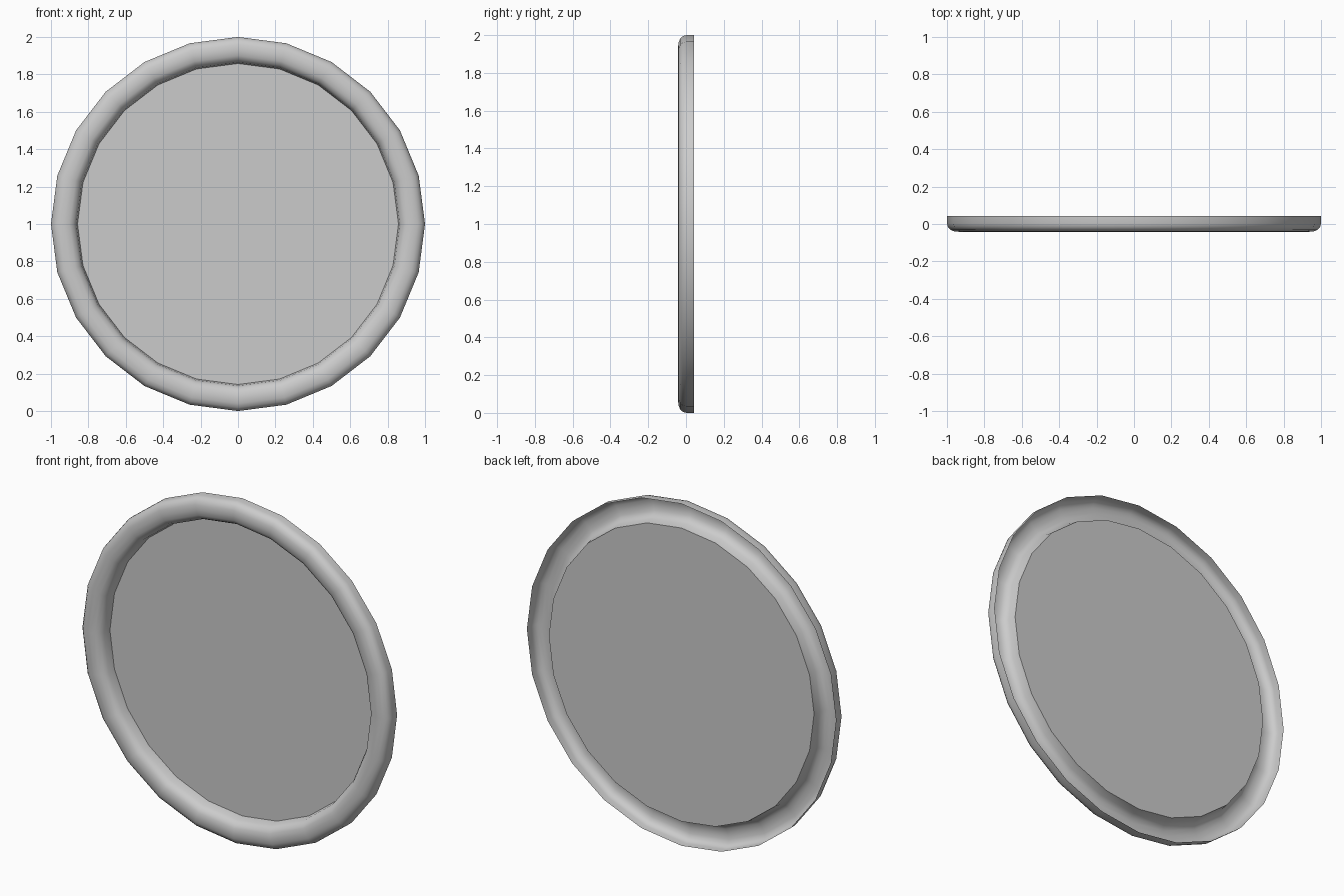
import bpy, bmesh, math

if "Cube" in bpy.data.objects:
    bpy.data.objects.remove(bpy.data.objects["Cube"])

SEG = 24            # sides around the plate
CENTRE_Z = 1.0
BACK = 0.042        # y of the back rim and of the sunken panel


def mesh_object(name, bm):
    mesh = bpy.data.meshes.new(name)
    bm.to_mesh(mesh)
    bm.free()
    ob = bpy.data.objects.new(name, mesh)
    bpy.context.collection.objects.link(ob)
    bpy.context.view_layer.objects.active = ob
    ob.select_set(True)
    bpy.ops.object.shade_smooth_by_angle(angle=math.radians(50))
    ob.select_set(False)
    return ob


def ring(bm, r, y):
    return [bm.verts.new((r * math.sin(2 * math.pi * i / SEG), y,
                          CENTRE_Z + r * math.cos(2 * math.pi * i / SEG)))
            for i in range(SEG)]


# rolled rim: thin shell, convex to the front and hollow behind
profile = [(1.0, BACK), (1.0, 0.003), (0.995, -0.016), (0.981, -0.031),
           (0.96, -0.040), (0.93, -0.042), (0.90, -0.038), (0.878, -0.024),
           (0.865, -0.002), (0.858, BACK)]
bm = bmesh.new()
rings = [ring(bm, r, y) for r, y in profile]
for a, b in zip(rings, rings[1:]):
    for i in range(SEG):
        j = (i + 1) % SEG
        bm.faces.new((a[i], a[j], b[j], b[i]))
bmesh.ops.recalc_face_normals(bm, faces=bm.faces)
# a front-crest face must look toward -y
bm.faces.ensure_lookup_table()
if bm.faces[SEG * 4].normal.y > 0:
    bmesh.ops.reverse_faces(bm, faces=bm.faces)
mesh_object("rim", bm)

# flat panel closing the rim, flush with its back edge
bm = bmesh.new()
face = bm.faces.new(ring(bm, 0.858, BACK))
face.normal_update()
if face.normal.y > 0:
    face.normal_flip()
mesh_object("panel", bm)
